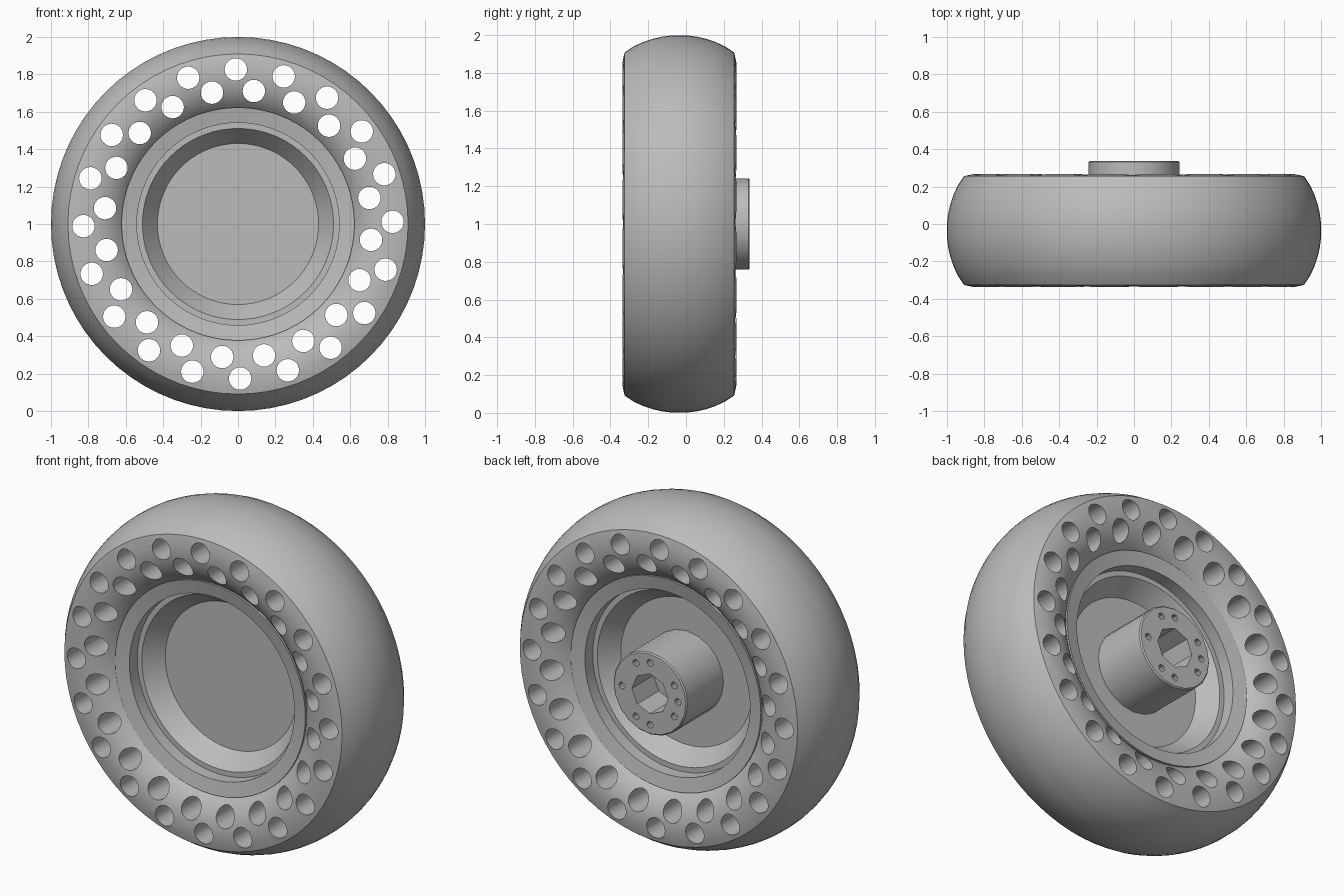
import bpy, bmesh
from math import sin, cos, pi, radians
from mathutils import Matrix

if "Cube" in bpy.data.objects:
    bpy.data.objects.remove(bpy.data.objects["Cube"], do_unlink=True)

CENTRE = -0.035   # middle of the tyre's width
AXLE = 1.0        # axle height

grey = bpy.data.materials.new("plain grey")
grey.use_nodes = True
grey.diffuse_color = (0.5, 0.5, 0.5, 1)
grey.node_tree.nodes["Principled BSDF"].inputs["Base Color"].default_value = (0.5, 0.5, 0.5, 1)


def make_object(name, bm):
    bmesh.ops.recalc_face_normals(bm, faces=bm.faces)
    mesh = bpy.data.meshes.new(name)
    bm.to_mesh(mesh)
    bm.free()
    obj = bpy.data.objects.new(name, mesh)
    bpy.context.collection.objects.link(obj)
    mesh.materials.append(grey)
    return obj


def lathe(name, profile, segments, closed):
    """Turn (radius, y) points around the axle."""
    bm = bmesh.new()
    rings = []
    for r, y in profile:
        if r == 0:
            rings.append([bm.verts.new((0, y, AXLE))] * segments)
        else:
            rings.append([bm.verts.new((r * cos(2 * pi * i / segments), y,
                                        AXLE + r * sin(2 * pi * i / segments)))
                          for i in range(segments)])
    pairs = list(zip(rings, rings[1:]))
    if closed:
        pairs.append((rings[-1], rings[0]))
    for a, b in pairs:
        for i in range(segments):
            j = (i + 1) % segments
            bm.faces.new(list(dict.fromkeys((a[i], a[j], b[j], b[i]))))
    return make_object(name, bm)


def add_cutter(bm, radius, depth, x, y, z, sides):
    place = Matrix.Translation((x, y, z)) @ Matrix.Rotation(pi / 2, 4, 'X')
    bmesh.ops.create_cone(bm, cap_ends=True, segments=sides, radius1=radius,
                          radius2=radius, depth=depth, matrix=place)


def cut(target, bm):
    cutter = make_object("cutter", bm)
    cutter.hide_render = True
    mod = target.modifiers.new("holes", 'BOOLEAN')
    mod.operation, mod.solver, mod.object = 'DIFFERENCE', 'EXACT', cutter
    bpy.context.view_layer.objects.active = target
    bpy.ops.object.modifier_apply(modifier=mod.name)
    bpy.data.objects.remove(cutter, do_unlink=True)


def smooth(obj):
    bpy.ops.object.select_all(action='DESELECT')
    obj.select_set(True)
    bpy.context.view_layer.objects.active = obj
    bpy.ops.object.shade_smooth_by_angle(angle=radians(32))


def mirrored(half):
    """Mirror (radius, offset) points across the tyre's middle plane."""
    front = [(r, CENTRE - d) for r, d in half]
    return front + [(r, CENTRE + d) for r, d in reversed(half)]


# Tyre: dished sidewall, then a rounded tread
sweep = radians(52)
sidewall = []
for i in range(8):
    t = sweep * (1 - i / 7)
    sidewall.append((0.81 - 0.195 * sin(t) / sin(sweep),
                     0.302 - 0.097 * (1 - cos(t)) / (1 - cos(sweep))))
sidewall += [(0.86, 0.301), (0.908, 0.29)]
crown = [(0.48 + (0.52 ** 2 - d * d) ** 0.5, d) for d in (0.24, 0.19, 0.14, 0.09, 0.04)]
tyre = lathe("tyre", mirrored(sidewall + crown), 72, True)

# Two staggered rows of through holes
drill = bmesh.new()
for row_radius, start in ((0.825, 90.8), (0.715, 83.2)):
    for i in range(20):
        a = radians(start + 18 * i)
        add_cutter(drill, 0.06, 1, row_radius * cos(a), 0, AXLE + row_radius * sin(a), 24)
cut(tyre, drill)
smooth(tyre)

# Rim: lip, step, conical wall and central web
rim_half = [(0, 0.03), (0.43, 0.03), (0.51, 0.135), (0.54, 0.135), (0.54, 0.208), (0.622, 0.225)]
rim = lathe("rim", mirrored(rim_half), 72, False)
smooth(rim)

# Hub: boss with an octagonal bore and small bolt holes
hub = lathe("hub", [(0, -0.02), (0.242, -0.02), (0.242, 0.33), (0.235, 0.337), (0, 0.337)], 20, False)
drill = bmesh.new()
add_cutter(drill, 0.118, 0.4, 0, 0.335, AXLE, 8)
for angle in (0, 60, 90, 150, 180, 210, 270, 300):
    a = radians(angle)
    add_cutter(drill, 0.02, 0.16, 0.183 * cos(a), 0.335, AXLE + 0.183 * sin(a), 10)
cut(hub, drill)
smooth(hub)
